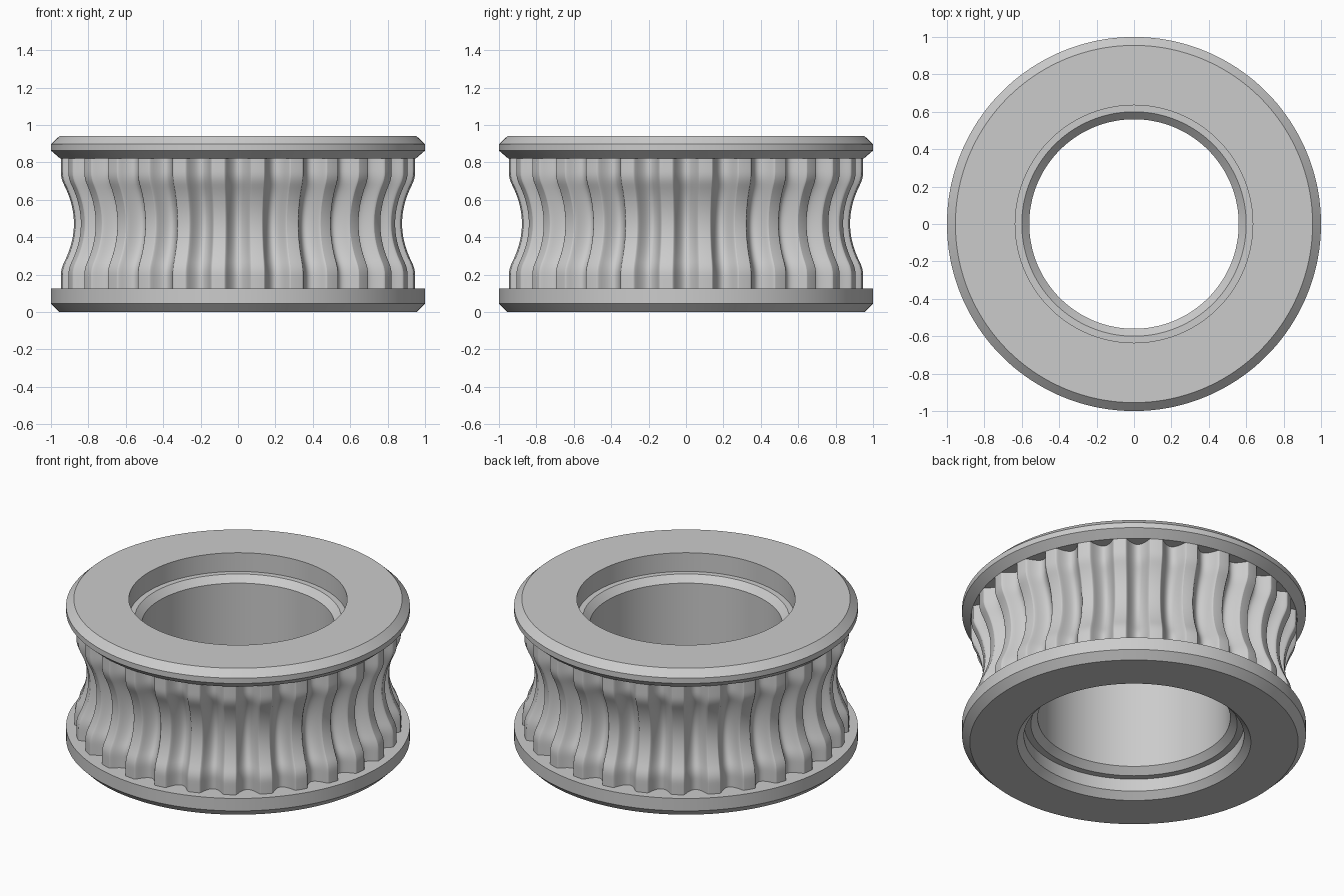
import bpy
import bmesh
from math import cos, sin, pi, radians

default = bpy.data.objects.get("Cube")
if default:
    bpy.data.objects.remove(default, do_unlink=True)

# Single plain metal colour
metal = bpy.data.materials.new("plain_grey_metal")
metal.use_nodes = True
grey = (0.6, 0.6, 0.6, 1)
metal.diffuse_color = grey
metal.node_tree.nodes["Principled BSDF"].inputs["Base Color"].default_value = grey

HEIGHT = 0.94
STEPS = 180
TEETH = 28
BAND_LOW, BAND_HIGH = 0.125, 0.82
RIM, WAIST, GROOVE = 0.95, 0.88, 0.072


def skin(name, rows):
    """Join closed rings of points into a smooth-shaded surface."""
    bm = bmesh.new()
    rings = [[bm.verts.new(p) for p in row] for row in rows]
    for low, high in zip(rings, rings[1:]):
        n = len(low)
        for i in range(n):
            j = (i + 1) % n
            bm.faces.new((low[i], low[j], high[j], high[i]))
    mesh = bpy.data.meshes.new(name)
    bm.to_mesh(mesh)
    bm.free()
    mesh.materials.append(metal)
    obj = bpy.data.objects.new(name, mesh)
    bpy.context.collection.objects.link(obj)
    bpy.ops.object.select_all(action='DESELECT')
    obj.select_set(True)
    bpy.context.view_layer.objects.active = obj
    bpy.ops.object.shade_smooth_by_angle(angle=radians(30))


def lathe(name, profile):
    angles = [2 * pi * i / STEPS for i in range(STEPS)]
    skin(name, [[(r * cos(a), r * sin(a), z) for a in angles]
                for r, z in profile])


def hollow(u, bend):
    """Round hollow: 1 at the centre, easing through a fillet to 0 at u = 1."""
    u = min(1, abs(u))
    return 1 - u * u / bend if u < bend else (1 - u) ** 2 / (1 - bend)


# Lower flange: chamfered outside and at the bore mouth, with a bearing recess
lathe("lower_flange", [
    (0.6, 0.12), (0.64, 0.12), (0.64, 0.04), (0.68, 0), (0.955, 0),
    (1, 0.045), (1, BAND_LOW), (0.86, BAND_LOW)])

# Upper flange: chamfered above and below, with a plain bearing recess
lathe("upper_flange", [
    (0.86, BAND_HIGH), (0.95, BAND_HIGH), (1, 0.863), (1, 0.897),
    (0.955, HEIGHT), (0.635, HEIGHT), (0.635, 0.82), (0.6, 0.82)])

# Bore with chamfered shoulders
lathe("bore", [(0.6, 0.82), (0.56, 0.78), (0.56, 0.16), (0.6, 0.12)])

# One tooth pitch as (angle, groove depth), starting at the groove's left edge
pitch = 2 * pi / TEETH
half_groove = pitch * 0.35
cuts = []
for i in range(19):
    t = -cos(pi * i / 18)
    cuts.append((t * half_groove, GROOVE * hollow(t, 0.86)))
cuts.append((pitch / 2, 0))

# Fluted, waisted band between the flanges
LEVELS = 40
middle = (BAND_LOW + BAND_HIGH) / 2
rows = []
for k in range(LEVELS + 1):
    z = BAND_LOW + (BAND_HIGH - BAND_LOW) * k / LEVELS
    radius = RIM - (RIM - WAIST) * hollow((z - middle) / 0.275, 0.75)
    ring = []
    for tooth in range(TEETH):
        for offset, depth in cuts:
            a = -pi / 2 + tooth * pitch + offset
            r = radius - depth
            ring.append((r * cos(a), r * sin(a), z))
    rows.append(ring)
skin("fluted_band", rows)
